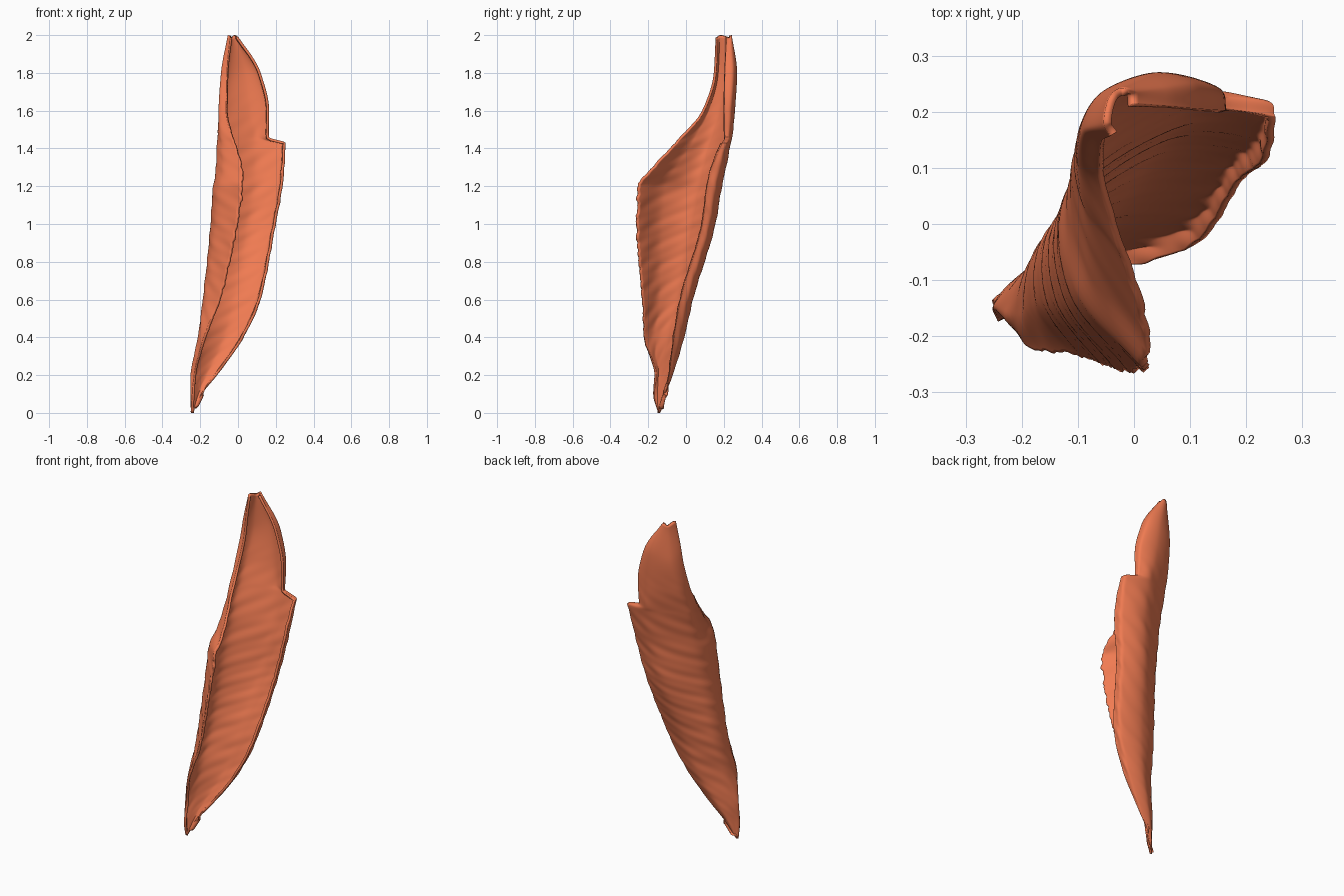
import bpy, bmesh, math, random
from mathutils import Vector

if "Cube" in bpy.data.objects:
    bpy.data.objects.remove(bpy.data.objects["Cube"])

random.seed(4)

# Cross-sections: z, then five xy points from front free edge, around the left and back, to right free edge
SECTIONS = [
    (0.00, -.250, -.148, -.249, -.143, -.246, -.140, -.243, -.137, -.240, -.138),
    (0.10, -.242, -.174, -.252, -.150, -.235, -.128, -.215, -.108, -.190, -.108),
    (0.20, -.232, -.168, -.250, -.145, -.220, -.105, -.170, -.072, -.110, -.090),
    (0.40, -.180, -.225, -.212, -.160, -.190, -.080, -.080, -.012, .030, -.065),
    (0.60, -.100, -.237, -.180, -.140, -.165, -.030, -.030, .035, .120, -.030),
    (1.00, -.008, -.267, -.127, -.130, -.128, .030, .040, .150, .200, .085),
    (1.20, .022, -.264, -.108, -.115, -.115, .070, .070, .185, .236, .112),
    (1.28, .020, -.200, -.085, -.075, -.107, .090, .080, .203, .244, .130),
    (1.43, -.022, -.060, -.092, .030, -.097, .140, .080, .233, .252, .190),
    (1.46, -.032, -.032, -.095, .045, -.093, .152, .075, .240, .163, .205),
    (1.60, -.062, .085, -.102, .120, -.078, .200, .055, .257, .165, .202),
    (1.80, -.058, .147, -.090, .170, -.057, .235, .035, .270, .120, .205),
    (2.00, -.042, .157, -.054, .180, -.045, .225, -.025, .242, .000, .215),
]
NU = 80


def spline(pts, t):
    """Catmull-Rom point at t in 0..1 through the section points."""
    s = t * (len(pts) - 1)
    i = min(int(s), len(pts) - 2)
    f = s - i
    p1, p2 = pts[i], pts[i + 1]
    p0 = pts[i - 1] if i else p1 * 2 - p2
    p3 = pts[i + 2] if i + 2 < len(pts) else p2 * 2 - p1
    return 0.5 * (2 * p1 + (p2 - p0) * f + (2 * p0 - 5 * p1 + 4 * p2 - p3) * f * f
                  + (3 * p1 - p0 - 3 * p2 + p3) * f ** 3)


def slope(k, c):
    """Monotone slope of column c at section k, so the notch does not overshoot."""
    if k in (0, len(SECTIONS) - 1):
        a = max(k - 1, 0)
        return (SECTIONS[a + 1][c] - SECTIONS[a][c]) / (SECTIONS[a + 1][0] - SECTIONS[a][0])
    d = [(SECTIONS[j + 1][c] - SECTIONS[j][c]) / (SECTIONS[j + 1][0] - SECTIONS[j][0])
         for j in (k - 1, k)]
    return 0 if d[0] * d[1] <= 0 else 2 * d[0] * d[1] / (d[0] + d[1])


def section_at(k, f):
    a, b = SECTIONS[k], SECTIONS[k + 1]
    h = b[0] - a[0]
    vals = []
    for c in range(1, 11):
        vals.append((2 * f**3 - 3 * f**2 + 1) * a[c] + (f**3 - 2 * f**2 + f) * h * slope(k, c)
                    + (3 * f**2 - 2 * f**3) * b[c] + (f**3 - f**2) * h * slope(k + 1, c))
    pts = [Vector((vals[i], vals[i + 1])) for i in range(0, 10, 2)]
    # the right wing hooks forward just before its free edge
    p3, p4 = pts[3], pts[4]
    pts.insert(4, Vector((p3.x + (p4.x - p3.x) * .87, p3.y + (p4.y - p3.y) * .27)))
    return a[0] + f * h, pts


# Curled sheet
bm = bmesh.new()
rows = []
for k in range(len(SECTIONS) - 1):
    n = max(4, round((SECTIONS[k + 1][0] - SECTIONS[k][0]) / 0.014))
    last = k == len(SECTIONS) - 2
    for s in range(n + last):
        z, pts = section_at(k, s / n)
        fade = min(1, z / 0.5, max(0, (1.7 - z) / 0.4))
        t0 = random.uniform(0, 0.014) * fade      # ragged front edge
        row = []
        for j in range(NU + 1):
            t = t0 + (1 - t0) * j / NU
            p = spline(pts, t)
            d = spline(pts, min(t + .01, 1)) - spline(pts, max(t - .01, 0))
            d.normalize()
            # diagonal wrinkles
            w = math.sin(50 * z - 22 * t + 2 * math.sin(9 * t + 3 * z))
            w += 0.6 * math.sin(93 * z - 35 * t + 2 * math.sin(7 * z))
            p += Vector((-d.y, d.x)) * w * 0.0013 * fade
            # slightly wavy ends
            zz = z
            if z > 1.9:
                zz -= (z - 1.9) * 0.12 * (0.5 + 0.5 * math.cos(14 * t))
            row.append(bm.verts.new((p.x, p.y, zz)))
        rows.append(row)
for r0, r1 in zip(rows, rows[1:]):
    for j in range(NU):
        bm.faces.new((r0[j], r1[j], r1[j + 1], r0[j + 1]))

mesh = bpy.data.meshes.new("curled_sheet")
bm.to_mesh(mesh)
bm.free()
sheet = bpy.data.objects.new("curled_sheet", mesh)
bpy.context.collection.objects.link(sheet)

# Thin wall grown inwards
wall = sheet.modifiers.new("wall", 'SOLIDIFY')
wall.thickness = 0.014
wall.offset = -1

mat = bpy.data.materials.new("orange_brown")
mat.diffuse_color = (0.88, 0.20, 0.085, 1)
mat.use_nodes = True
mat.node_tree.nodes["Principled BSDF"].inputs["Base Color"].default_value = mat.diffuse_color
mesh.materials.append(mat)

bpy.context.view_layer.objects.active = sheet
sheet.select_set(True)
bpy.ops.object.shade_smooth_by_angle(angle=math.radians(50))
